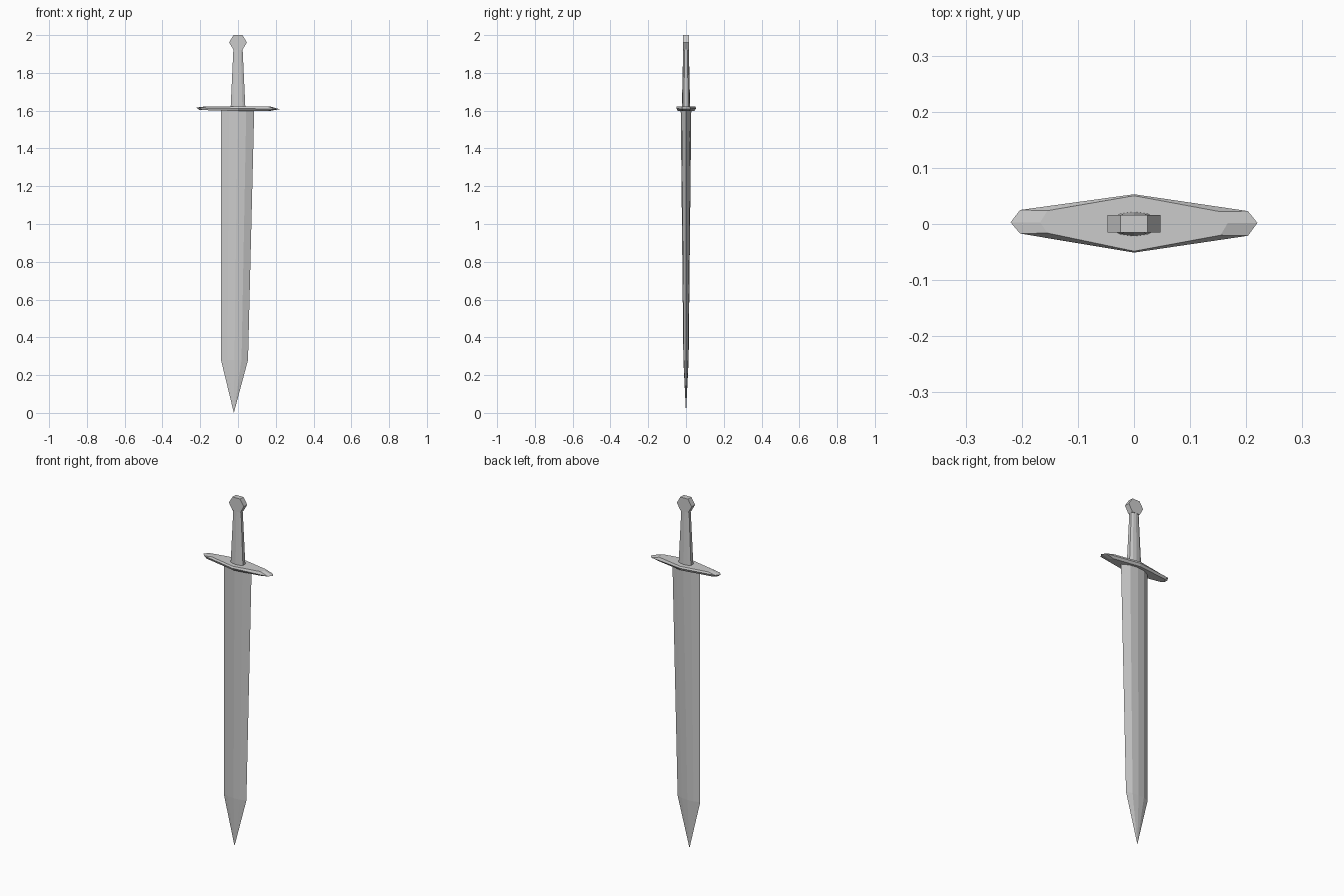
import bpy, bmesh

if "Cube" in bpy.data.objects:
    bpy.data.objects.remove(bpy.data.objects["Cube"])


def loft(name, rings):
    """Skin a stack of equal-length closed rings; a one-point ring makes a tip."""
    bm = bmesh.new()
    loops = [[bm.verts.new(p) for p in ring] for ring in rings]
    for a, b in zip(loops, loops[1:]):
        n = max(len(a), len(b))
        for i in range(n):
            j = (i + 1) % n
            if len(a) == 1:
                bm.faces.new((a[0], b[j], b[i]))
            else:
                bm.faces.new((a[i], a[j], b[j], b[i]))
    for end in (loops[0], loops[-1]):
        if len(end) > 2:
            bm.faces.new(end)
    bmesh.ops.recalc_face_normals(bm, faces=bm.faces)
    mesh = bpy.data.meshes.new(name)
    bm.to_mesh(mesh)
    bm.free()
    obj = bpy.data.objects.new(name, mesh)
    bpy.context.collection.objects.link(obj)
    return obj


def section(left, right, depth, z):
    """Faceted lens section with a sharp edge at each side."""
    mid, half = (left + right) / 2, (right - left) / 2
    shape = [(-1, 0), (-.52, -.8), (0, -1), (.52, -.8),
             (1, 0), (.52, .8), (0, 1), (-.52, .8)]
    return [(mid + x * half, y * depth, z) for x, y in shape]


# Blade: straight left edge, tapering right edge, pointed tip
loft("blade", [[(-0.022, 0, 0.0)],
               section(-0.09, 0.053, 0.014, 0.28),
               section(-0.09, 0.086, 0.028, 1.61)])

# Crossguard: long flattened diamond with thin bevelled ends
outline = [(-.22, .003), (-.203, -.017), (0, -.051), (.203, -.021),
           (.22, .002), (.203, .023), (0, .053), (-.203, .025)]
loft("crossguard", [
    [(x * (.93 if x < 0 else .75), y * .85, 1.603 if x < 0 else 1.598) for x, y in outline],
    [(x, y, 1.612 - .02 * x) for x, y in outline],
    [(x * .76, y * .95, 1.623) for x, y in outline]])

# Grip: tapering faceted handle
grip = [(-1, -.5), (-.6, -.85), (0, -1), (.6, -.85), (1, -.5),
        (1, .5), (.6, .85), (0, 1), (-.6, .85), (-1, .5)]
loft("grip", [[(x * w, y * d, z) for x, y in grip]
              for w, d, z in ((.039, .022, 1.615), (.024, .015, 1.935))])

# Pommel: hexagonal disc facing front and back
hexagon = [(-.047, 1.962), (-.024, 1.922), (.024, 1.922),
           (.047, 1.962), (.024, 2.0), (-.024, 2.0)]
loft("pommel", [[(x, y, z) for x, z in hexagon] for y in (-.015, .016)])
